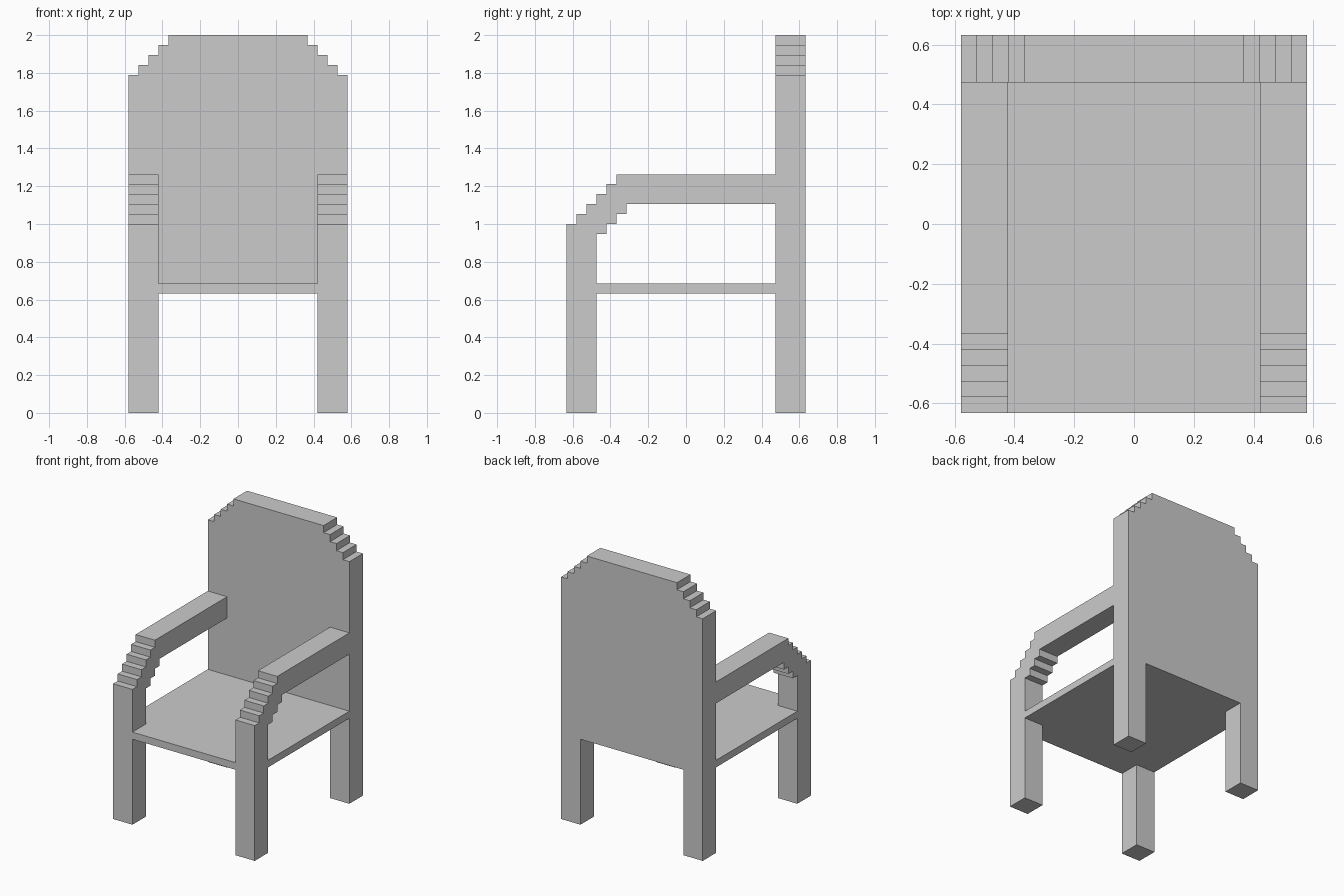
import bpy, bmesh

if "Cube" in bpy.data.objects:
    bpy.data.objects.remove(bpy.data.objects["Cube"])

U = 2 / 38  # the chair is built on a 38-step-high block grid


def extrude(name, outline, place, lo, hi):
    """Extrude a 2D outline between lo and hi; place maps (a, b, depth) to xyz."""
    bm = bmesh.new()
    face = bm.faces.new([bm.verts.new(place(a, b, lo)) for a, b in outline])
    ret = bmesh.ops.extrude_face_region(bm, geom=[face])
    shift = [p - q for p, q in zip(place(0, 0, hi), place(0, 0, lo))]
    bmesh.ops.translate(bm, vec=shift,
                        verts=[g for g in ret["geom"] if isinstance(g, bmesh.types.BMVert)])
    bmesh.ops.scale(bm, vec=(U, U, U), verts=bm.verts)
    bmesh.ops.recalc_face_normals(bm, faces=bm.faces)
    mesh = bpy.data.meshes.new(name)
    bm.to_mesh(mesh)
    bm.free()
    obj = bpy.data.objects.new(name, mesh)
    bpy.context.collection.objects.link(obj)
    return obj


def along_x(a, b, d):
    return (d, a, b)


def along_y(a, b, d):
    return (a, d, b)


def along_z(a, b, d):
    return (a, b, d)


def stairs(a, b, n):
    """Points of n steps rising by one, then running by one."""
    pts = []
    for i in range(n):
        pts += [(a + i, b + i + 1), (a + i + 1, b + i + 1)]
    return pts


# Backrest with rear legs and stepped top corners
corner = [(-11, 34)]
for i in range(4):
    corner += [(-10 + i, 34 + i), (-10 + i, 35 + i)]
half = [(-8, 12), (-8, 0), (-11, 0)] + corner
back = half + [(-x, z) for x, z in reversed(half)]
extrude("backrest_and_rear_legs", back, along_y, 9, 12)

# Seat slab
extrude("seat", [(-11, -12), (11, -12), (11, 9), (-11, 9)], along_z, 12, 13)

# Armrest side profile: front post, stepped bend, level arm
arm = [(-12, 13), (-12, 19), (-11, 19)] + stairs(-11, 19, 4) + [(-7, 24), (9, 24), (9, 21)]
arm += [(-6, 21), (-6, 20), (-7, 20), (-7, 19), (-8, 19), (-8, 18), (-9, 18), (-9, 13)]
leg = [(-12, 0), (-12, 12), (-9, 12), (-9, 0)]

for side, lo in (("left", -11), ("right", 8)):
    extrude(side + "_armrest", arm, along_x, lo, lo + 3)
    extrude(side + "_front_leg", leg, along_x, lo, lo + 3)
